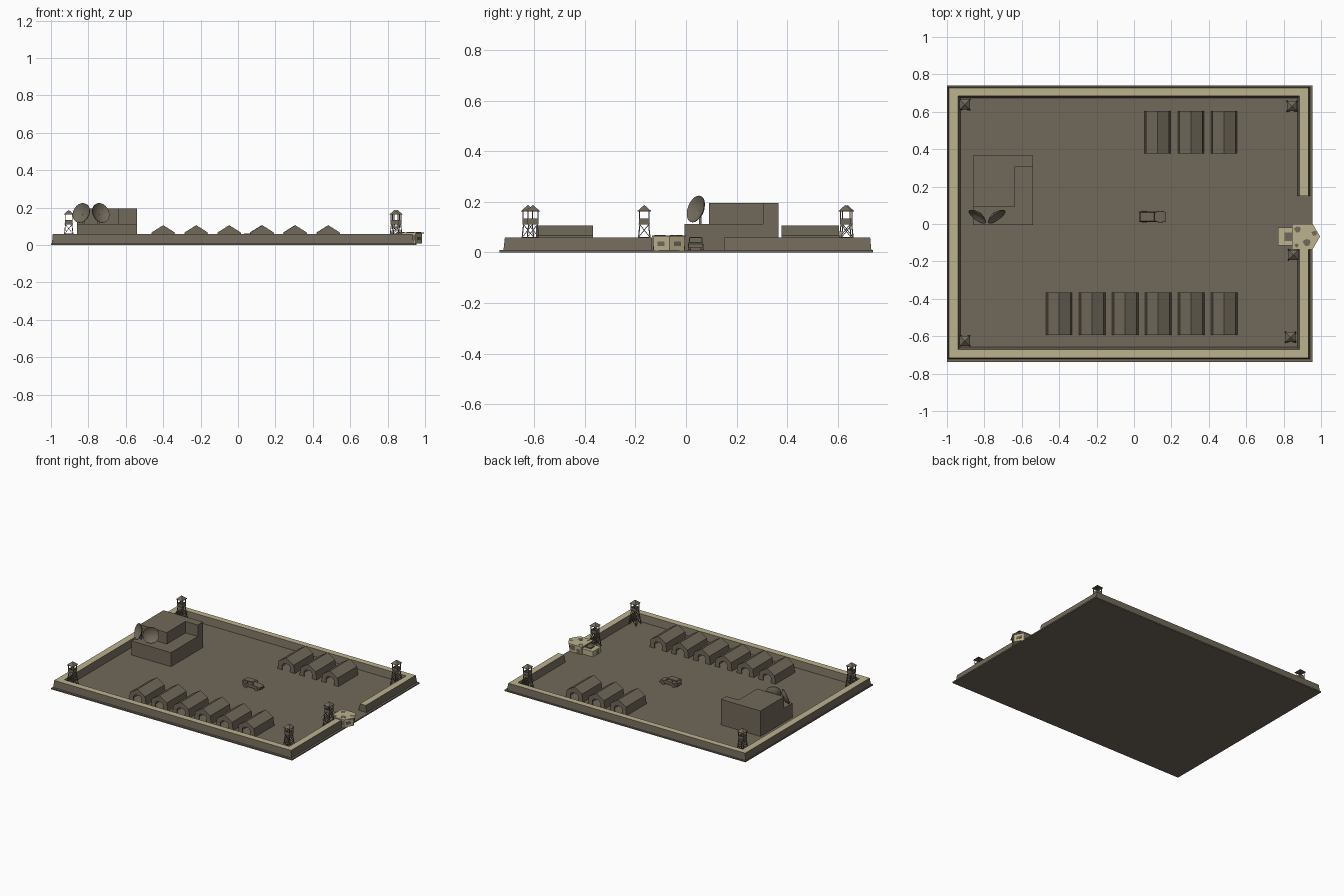
import bpy, bmesh, math
from mathutils import Vector

if "Cube" in bpy.data.objects:
    bpy.data.objects.remove(bpy.data.objects["Cube"])


def material(name, rgb):
    m = bpy.data.materials.new(name)
    m.diffuse_color = (*rgb, 1)
    m.use_nodes = True
    m.node_tree.nodes["Principled BSDF"].inputs["Base Color"].default_value = m.diffuse_color
    return m


BROWN, CREAM = 0, 1
MATS = [material("olive_brown", (0.165, 0.140, 0.103)),
        material("sand_cream", (0.50, 0.445, 0.27))]


def finish(bm, name, smooth=False, top=None):
    """Turn a bmesh into an object; faces looking up above z=top become cream."""
    bmesh.ops.recalc_face_normals(bm, faces=bm.faces[:])
    bm.normal_update()
    for f in bm.faces:
        f.smooth = smooth
        if top is not None and f.normal.z > 0.9 and f.calc_center_median().z > top:
            f.material_index = CREAM
    me = bpy.data.meshes.new(name)
    bm.to_mesh(me)
    bm.free()
    for m in MATS:
        me.materials.append(m)
    ob = bpy.data.objects.new(name, me)
    bpy.context.collection.objects.link(ob)
    return ob


def loft(bm, a, b, mat=BROWN):
    """Solid between two matching rings of points."""
    va, vb = [bm.verts.new(p) for p in a], [bm.verts.new(p) for p in b]
    n = len(va)
    faces = [bm.faces.new(va[::-1]), bm.faces.new(vb)]
    faces += [bm.faces.new((va[i], va[(i + 1) % n], vb[(i + 1) % n], vb[i])) for i in range(n)]
    for f in faces:
        f.material_index = mat


def rect(x0, x1, y0, y1, z):
    return [(x0, y0, z), (x1, y0, z), (x1, y1, z), (x0, y1, z)]


def box(bm, x0, x1, y0, y1, z0, z1, mat=BROWN):
    loft(bm, rect(x0, x1, y0, y1, z0), rect(x0, x1, y0, y1, z1), mat)


def slab(bm, pts, z0, z1, mat=BROWN):
    loft(bm, [(x, y, z0) for x, y in pts], [(x, y, z1) for x, y in pts], mat)


def along_y(bm, prof, y0, y1):
    loft(bm, [(x, y0, z) for x, z in prof], [(x, y1, z) for x, z in prof])


def beam(bm, p, q, r=0.0018):
    p, q = Vector(p), Vector(q)
    d = (q - p).normalized()
    u = d.cross(Vector((0, 0, 1)) if abs(d.z) < 0.9 else Vector((1, 0, 0))).normalized() * r
    v = d.cross(u)
    c = [u + v, v - u, -u - v, u - v]
    loft(bm, [p + k for k in c], [q + k for k in c])


# Ground slab
bm = bmesh.new()
box(bm, -1, 0.955, -0.737, 0.74, 0, 0.009)
finish(bm, "ground")

# Perimeter walls, battered, with cream tops: (base rectangle, top rectangle)
WALLS = {
    "west_wall": ((-0.995, -0.928, -0.722, 0.73), (-0.99, -0.94, -0.716, 0.728)),
    "north_wall": ((-0.995, 0.94, 0.673, 0.733), (-0.99, 0.932, 0.685, 0.728)),
    "south_wall": ((-0.995, 0.94, -0.722, -0.657), (-0.99, 0.932, -0.716, -0.67)),
    "east_wall_north": ((0.873, 0.94, 0.15, 0.73), (0.885, 0.932, 0.15, 0.728)),
    "east_wall_south": ((0.873, 0.94, -0.722, -0.135), (0.885, 0.932, -0.716, -0.135)),
}
for i, (name, (base, top)) in enumerate(WALLS.items()):
    bm = bmesh.new()
    loft(bm, rect(*base, 0.008), rect(*top, 0.06 - 0.0003 * (i % 2)))
    finish(bm, name, top=0.05)

# Headquarters: low block with an L-shaped upper storey
bm = bmesh.new()
box(bm, -0.86, -0.54, -0.005, 0.365, 0.008, 0.112)
slab(bm, [(-0.86, 0.09), (-0.64, 0.09), (-0.64, 0.305), (-0.54, 0.305),
          (-0.54, 0.365), (-0.86, 0.365)], 0.112, 0.196)
finish(bm, "headquarters")

# Two satellite dishes facing outwards and slightly up
for side, cx in ((-1, -0.835), (1, -0.737)):
    c = Vector((cx, 0.043, 0.17))
    n = Vector((side * 0.56, -0.78, 0.3)).normalized()
    u = n.cross(Vector((0, 0, 1))).normalized()
    v = u.cross(n)
    bm = bmesh.new()
    rings = []
    for r, h in ((0.002, -0.012), (0.02, -0.010), (0.038, -0.004), (0.055, 0.007),
                 (0.055, 0.004), (0.038, -0.009), (0.02, -0.016), (0.002, -0.018)):
        rings.append([bm.verts.new(c + n * h + (u * math.cos(t) + v * math.sin(t)) * r)
                      for t in (math.tau * k / 24 for k in range(24))])
    for a, b in zip(rings, rings[1:]):
        for k in range(24):
            bm.faces.new((a[k], a[(k + 1) % 24], b[(k + 1) % 24], b[k]))
    bm.faces.new(rings[0])
    bm.faces.new(rings[-1][::-1])
    ob = finish(bm, "satellite_dish", smooth=True)
    bpy.context.view_layer.objects.active = ob
    ob.select_set(True)
    bpy.ops.object.shade_smooth_by_angle(angle=math.radians(40))
    ob.select_set(False)
    bm = bmesh.new()
    back = c - n * 0.017
    beam(bm, (back.x, back.y, 0.11), back, 0.005)
    finish(bm, "dish_mount")


# Tents: open shell with arched doorways in both ends
def tent(cx, y0, y1):
    bm = bmesh.new()
    outer = [(-0.07, 0.008), (-0.061, 0.068), (0, 0.106), (0.061, 0.068), (0.07, 0.008)]
    inner = [(0.064, 0.008), (0.056, 0.065), (0, 0.1), (-0.056, 0.065), (-0.064, 0.008)]
    door = [(0.032, 0.008), (0.032, 0.045), (0.02, 0.06), (-0.02, 0.06),
            (-0.032, 0.045), (-0.032, 0.008)]
    shift = lambda pts: [(cx + x, z) for x, z in pts]
    along_y(bm, shift(outer + inner), y0 + 0.006, y1 - 0.006)
    along_y(bm, shift(outer + door), y0, y0 + 0.006)
    along_y(bm, shift(outer + door), y1 - 0.006, y1)
    finish(bm, "tent")


for i in range(6):
    tent(-0.4 + i * 0.1765, -0.593, -0.367)
for i in range(3):
    tent(0.126 + i * 0.178, 0.378, 0.605)


# Watchtowers: splayed braced legs, railed cabin, pyramid roof
def tower(cx, cy):
    bm = bmesh.new()
    def pt(i, z):
        h = 0.028 + (0.017 - 0.028) * (z - 0.008) / 0.105
        sx, sy = ((-1, -1), (1, -1), (1, 1), (-1, 1))[i % 4]
        return (cx + sx * h, cy + sy * h, z)
    sq = lambda h, z: rect(cx - h, cx + h, cy - h, cy + h, z)
    for i in range(4):
        beam(bm, pt(i, 0.008), pt(i, 0.113), 0.0022)
        for a, b in ((0.012, 0.06), (0.06, 0.11)):
            beam(bm, pt(i, a), pt(i + 1, b), 0.0012)
            beam(bm, pt(i + 1, a), pt(i, b), 0.0012)
        beam(bm, pt(i, 0.06), pt(i + 1, 0.06), 0.0014)
        # cabin posts and parapet
        p, q = Vector(sq(0.019, 0.113)[i]), Vector(sq(0.019, 0.113)[(i + 1) % 4])
        beam(bm, p, p + Vector((0, 0, 0.053)), 0.002)
        up = Vector((0, 0, 0.022))
        n = (p + q) / 2 - Vector((cx, cy, 0.113))
        off = n.normalized() * 0.0015
        loft(bm, [p - off, q - off, q + off, p + off],
             [k + up for k in (p - off, q - off, q + off, p + off)])
    loft(bm, sq(0.022, 0.111), sq(0.022, 0.115))
    loft(bm, sq(0.027, 0.162), sq(0.027, 0.164))
    loft(bm, sq(0.027, 0.164), sq(0.001, 0.187))
    finish(bm, "watchtower")


for x, y in ((-0.905, 0.638), (0.845, 0.63), (-0.905, -0.625), (0.837, -0.605), (0.853, -0.165)):
    tower(x, y)

# Jeep, nose towards +x
bm = bmesh.new()
along_y(bm, [(0.028, 0.02), (0.028, 0.042), (0.112, 0.042), (0.155, 0.038),
             (0.166, 0.034), (0.166, 0.02)], 0.01, 0.066)
loft(bm, rect(0.028, 0.112, 0.011, 0.065, 0.057), rect(0.034, 0.106, 0.015, 0.061, 0.062))
for y in (0.013, 0.063):
    for x0, x1 in ((0.030, 0.031), (0.068, 0.068), (0.118, 0.109)):
        beam(bm, (x0, y, 0.04), (x1, y, 0.058), 0.002)
    for x in (0.055, 0.14):
        ring = [(x + 0.013 * math.cos(t), 0.021 + 0.013 * math.sin(t))
                for t in (math.tau * k / 12 for k in range(12))]
        along_y(bm, ring, y - 0.006, y + 0.006)
box(bm, 0.165, 0.17, 0.012, 0.064, 0.02, 0.026)
finish(bm, "jeep")

# Gatehouse: pointed bunker with roof slab and rear annex
bm = bmesh.new()
slab(bm, [(0.855, -0.128), (0.95, -0.128), (0.985, -0.066), (0.95, -0.006), (0.855, -0.006)],
     0.008, 0.061, CREAM)
slab(bm, [(0.845, -0.135), (0.955, -0.135), (0.995, -0.066), (0.955, 0), (0.845, 0)],
     0.061, 0.068, CREAM)
box(bm, 0.77, 0.855, -0.115, -0.02, 0.008, 0.048, CREAM)
box(bm, 0.805, 0.848, -0.09, -0.045, 0.048, 0.056, BROWN)
finish(bm, "gatehouse")

# Camouflage patches: thin plates on the roof and walls
bm = bmesh.new()
for x, y, r in ((0.875, -0.03, 0.022), (0.925, -0.1, 0.026), (0.965, -0.05, 0.018), (0.87, -0.115, 0.014)):
    slab(bm, [(x + r * k * math.cos(t), y + 0.75 * r * math.sin(t))
              for t, k in ((math.tau * i / 7, 1 if i % 2 else 0.7) for i in range(7))], 0.0675, 0.069)
for y0, y1 in ((-0.1295, -0.127), (-0.007, -0.0045)):
    box(bm, 0.865, 0.89, y0, y1, 0.01, 0.04)
    box(bm, 0.905, 0.945, y0, y1, 0.025, 0.055)
for s in (-1, 1):
    a, b = Vector((0.986, -0.066, 0)), Vector((0.951, -0.066 + s * 0.061, 0))
    p, q, t = a.lerp(b, 0.3), a.lerp(b, 0.75), Vector((0.002, 0, 0))
    loft(bm, [k + Vector((0, 0, 0.026)) for k in (p - t, q - t, q + t, p + t)],
         [k + Vector((0, 0, 0.044)) for k in (p - t, q - t, q + t, p + t)])
box(bm, 0.769, 0.772, -0.09, -0.06, 0.01, 0.036)
finish(bm, "camouflage_patches")
